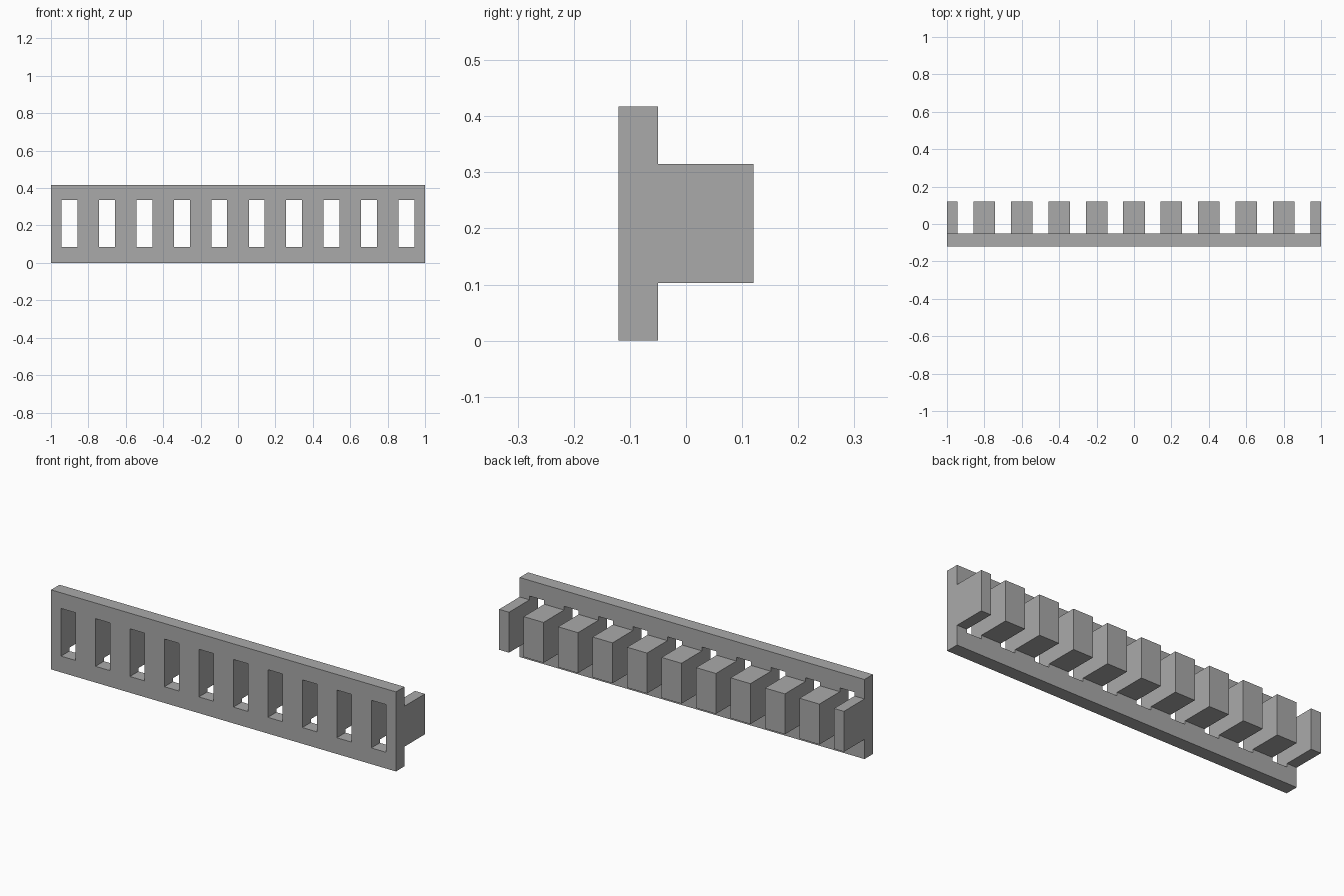
import bpy
import bmesh
from mathutils import Matrix

cube = bpy.data.objects.get("Cube")
if cube:
    bpy.data.objects.remove(cube, do_unlink=True)

# Rail dimensions
HALF_LENGTH = 1.0
FRONT, PLATE_BACK, BACK = -0.12, -0.05, 0.12
HEIGHT, TOOTH_LOW, TOOTH_HIGH = 0.417, 0.103, 0.315
SLOTS, PITCH, SLOT_WIDTH = 10, 0.2, 0.085
SLOT_LOW, SLOT_HIGH = 0.085, 0.335


def add_object(name, bm):
    bmesh.ops.recalc_face_normals(bm, faces=bm.faces)
    mesh = bpy.data.meshes.new(name)
    bm.to_mesh(mesh)
    bm.free()
    obj = bpy.data.objects.new(name, mesh)
    bpy.context.collection.objects.link(obj)
    return obj


# Plain grey material
grey = bpy.data.materials.new("plain grey")
grey.use_nodes = True
color = (0.4, 0.4, 0.4, 1)
grey.diffuse_color = color
grey.node_tree.nodes["Principled BSDF"].inputs["Base Color"].default_value = color

# Rail: T-shaped section extruded along its length
section = [(FRONT, 0), (PLATE_BACK, 0), (PLATE_BACK, TOOTH_LOW), (BACK, TOOTH_LOW),
           (BACK, TOOTH_HIGH), (PLATE_BACK, TOOTH_HIGH), (PLATE_BACK, HEIGHT), (FRONT, HEIGHT)]
bm = bmesh.new()
end = bm.faces.new([bm.verts.new((-HALF_LENGTH, y, z)) for y, z in section])
sweep = bmesh.ops.extrude_face_region(bm, geom=[end], use_keep_orig=True)
verts = [v for v in sweep["geom"] if isinstance(v, bmesh.types.BMVert)]
bmesh.ops.translate(bm, verts=verts, vec=(2 * HALF_LENGTH, 0, 0))
rail = add_object("slotted_rail", bm)
rail.data.materials.append(grey)

# Slots: a row of boxes cut through the plate and the rear bar, leaving teeth
bm = bmesh.new()
for i in range(SLOTS):
    x = (i - (SLOTS - 1) / 2) * PITCH
    place = Matrix.Translation((x, 0, (SLOT_LOW + SLOT_HIGH) / 2))
    size = Matrix.Diagonal((SLOT_WIDTH, 1, SLOT_HIGH - SLOT_LOW, 1))
    bmesh.ops.create_cube(bm, size=1, matrix=place @ size)
cutter = add_object("slot_cutter", bm)
cutter.hide_render = True

cut = rail.modifiers.new("cut slots", "BOOLEAN")
cut.operation = "DIFFERENCE"
cut.solver = "EXACT"
cut.object = cutter
bpy.context.view_layer.objects.active = rail
bpy.ops.object.modifier_apply(modifier=cut.name)
bpy.data.objects.remove(cutter, do_unlink=True)
